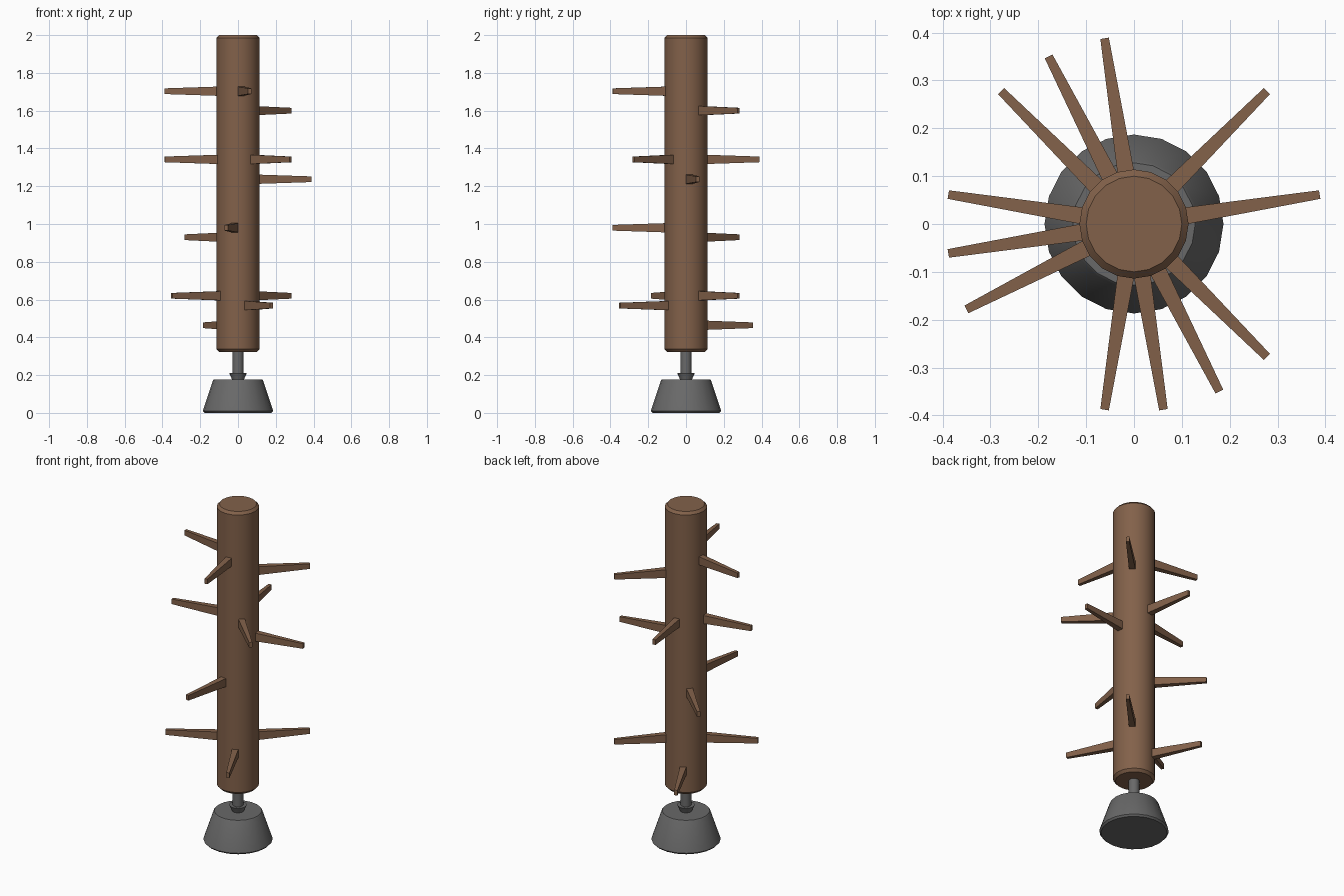
import bpy, bmesh, math
from mathutils import Matrix

if "Cube" in bpy.data.objects:
    bpy.data.objects.remove(bpy.data.objects["Cube"])


def material(name, rgb):
    m = bpy.data.materials.new(name)
    m.diffuse_color = (*rgb, 1)
    m.use_nodes = True
    m.node_tree.nodes["Principled BSDF"].inputs["Base Color"].default_value = m.diffuse_color
    return m


WOOD = material("brown wood", (0.225, 0.12, 0.068))
METAL = material("grey metal", (0.14, 0.14, 0.14))


def finish(name, bm, mat, smooth=False):
    bmesh.ops.recalc_face_normals(bm, faces=bm.faces)
    me = bpy.data.meshes.new(name)
    bm.to_mesh(me)
    bm.free()
    me.materials.append(mat)
    ob = bpy.data.objects.new(name, me)
    bpy.context.collection.objects.link(ob)
    if smooth:
        bpy.ops.object.select_all(action='DESELECT')
        ob.select_set(True)
        bpy.context.view_layer.objects.active = ob
        bpy.ops.object.shade_smooth_by_angle(angle=math.radians(30))
    return ob


def lathe(name, profile, mat, sides=20):
    """Closed solid of revolution from (radius, z) pairs."""
    bm = bmesh.new()
    rings = [[bm.verts.new((r * math.cos(2 * math.pi * i / sides),
                            r * math.sin(2 * math.pi * i / sides), z))
              for i in range(sides)] for r, z in profile]
    for a, b in zip(rings, rings[1:]):
        for i in range(sides):
            j = (i + 1) % sides
            bm.faces.new((a[i], a[j], b[j], b[i]))
    bm.faces.new(rings[0])
    bm.faces.new(rings[-1])
    return finish(name, bm, mat, True)


def peg(name, angle, z):
    """Tapered square peg pointing outward from the trunk."""
    bm = bmesh.new()
    bmesh.ops.create_cube(bm, size=1)
    for v in bm.verts:
        outer = v.co.x > 0
        v.co.x = 0.393 if outer else 0.06
        v.co.y *= 0.018 if outer else 0.038
        v.co.z *= 0.03 if outer else 0.052
    bm.transform(Matrix.Translation((0, 0, z)) @ Matrix.Rotation(math.radians(angle), 4, 'Z'))
    return finish(name, bm, WOOD)


# Metal stand: foot, collar and rod
lathe("foot", [(0.178, 0), (0.187, 0.01), (0.133, 0.172), (0.128, 0.178)], METAL)
lathe("collar", [(0.03, 0.17), (0.033, 0.18), (0.047, 0.212)], METAL)
lathe("rod", [(0.029, 0.17), (0.029, 0.34)], METAL)

# Wooden trunk with chamfered ends
lathe("trunk", [(0.1, 0.322), (0.114, 0.337), (0.114, 1.985), (0.1, 2.0)], WOOD)

# Pegs as (direction in degrees, height)
PEGS = [(171, 1.703), (-81, 1.703), (45, 1.60), (-171, 1.342), (-45, 1.342),
        (99, 1.342), (9, 1.237), (-99, 0.98), (135, 0.93), (-153, 0.62),
        (45, 0.62), (-63, 0.568), (117, 0.464)]
for n, (angle, z) in enumerate(PEGS, 1):
    peg(f"peg_{n}", angle, z)
